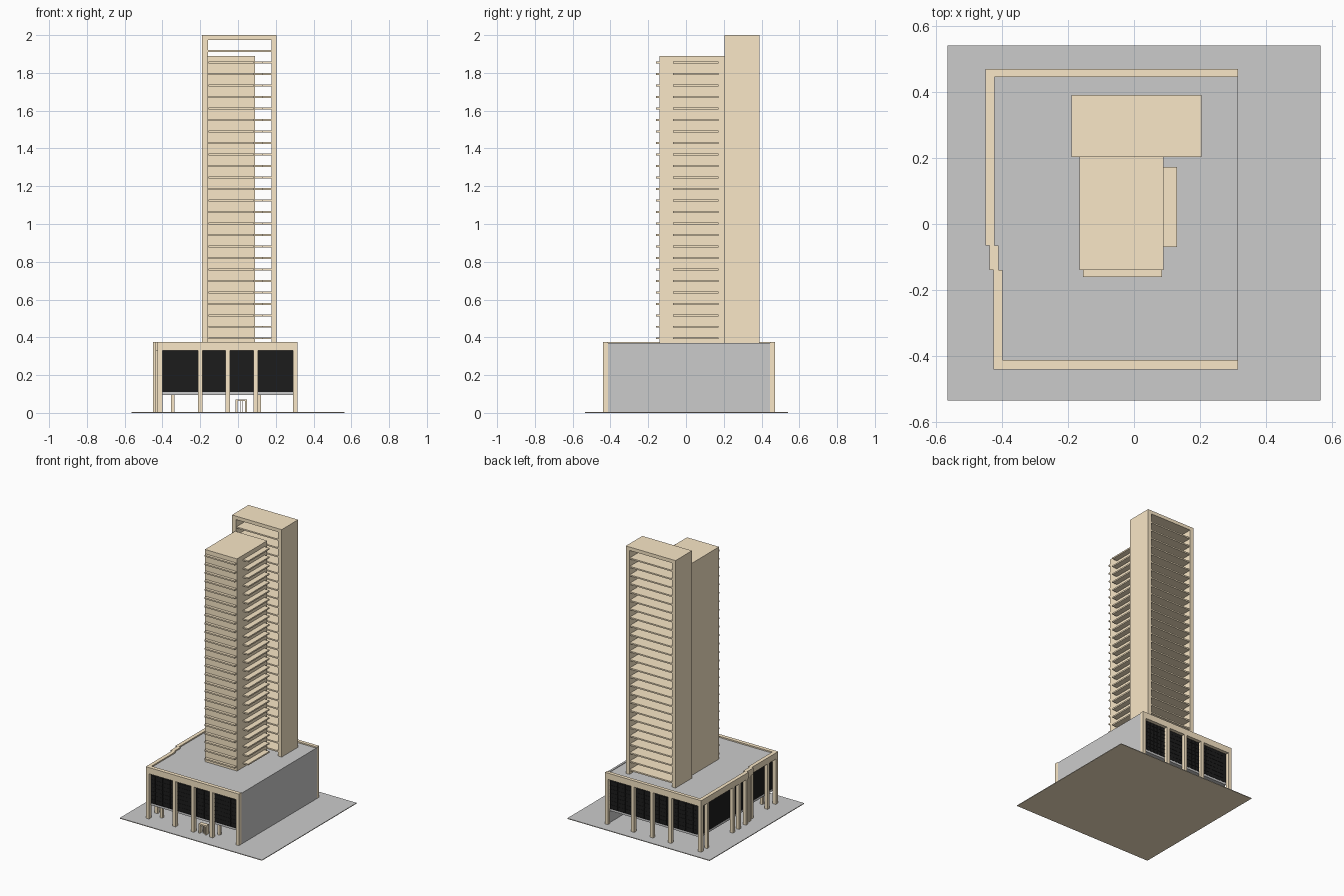
import bpy, bmesh

if "Cube" in bpy.data.objects:
    bpy.data.objects.remove(bpy.data.objects["Cube"])


def material(name, rgb):
    m = bpy.data.materials.new(name)
    m.diffuse_color = (*rgb, 1)
    m.use_nodes = True
    m.node_tree.nodes["Principled BSDF"].inputs["Base Color"].default_value = m.diffuse_color
    return m


TAN = material("tan_concrete", (0.95, 0.8, 0.57))
BLACK = material("black_glass", (0.012, 0.012, 0.012))


def boxes(name, spans, mat=None):
    """One object made of boxes given as (x0, x1, y0, y1, z0, z1)."""
    bm = bmesh.new()
    for x0, x1, y0, y1, z0, z1 in spans:
        verts = bmesh.ops.create_cube(bm, size=1)["verts"]
        for v in verts:
            v.co = (x1 if v.co.x > 0 else x0,
                    y1 if v.co.y > 0 else y0,
                    z1 if v.co.z > 0 else z0)
    me = bpy.data.meshes.new(name)
    bm.to_mesh(me)
    bm.free()
    if mat:
        me.materials.append(mat)
    ob = bpy.data.objects.new(name, me)
    bpy.context.collection.objects.link(ob)
    return ob


# Site plate: tan underside, grey paving
boxes("site_base", [(-.565, .565, -.535, .54, 0, .002)], TAN)
boxes("site_paving", [(-.565, .565, -.535, .54, .002, .005)])

# Podium: left side steps outwards in three bays (outer x, y0, y1)
ROOF, TOP, G = .366, .375, .005
bays = [(-.425, -.44, -.14), (-.437, -.14, -.065), (-.45, -.065, .47)]
clip = lambda y: max(-.415, min(.445, y))
boxes("podium_roof", [(x + .02, .305, clip(a), clip(b), .335, ROOF) for x, a, b in bays])
boxes("podium_floor", [(x + .025, .30, clip(a), clip(b), .095, .11) for x, a, b in bays])
boxes("podium_glazing", [(x + .025, .30, clip(a), clip(b), .11, .335) for x, a, b in bays], BLACK)
boxes("podium_side_wall", [(.30, .315, -.412, .445, G, .37)])

# Beams around the podium top
boxes("podium_beams",
      [(-.425, .315, -.44, -.412, .33, TOP), (-.45, .315, .445, .47, .33, TOP)]
      + [(x, x + .027, a, b, .33, TOP) for x, a, b in bays], TAN)

# Full-height columns on front, back and left
cols = []
for x in (-.20, -.055, .095, .303):
    for y0, y1 in ((-.44, -.412), (.445, .47)):
        cols.append((x - .012, x + .012, y0, y1, G, .34))
cols += [(-.425, -.40, -.44, -.412, G, .34), (-.45, -.425, .445, .47, G, .34)]
for y in (-.33, -.15, -.10, -.05, .03, .10, .39):
    x = next(o for o, a, b in bays if a <= y <= b)
    cols.append((x, x + .024, y - .011, y + .011, G, .34))
boxes("podium_columns", cols, TAN)
boxes("inner_columns", [(x - .01, x + .01, -.38, -.36, G, .10) for x in (-.345, .112)], TAN)

# Fine mullion grid on the front and back glass
bars = []
for y in (-.417, .445):
    bars += [(-.40 + i * .03, -.397 + i * .03, y, y + .002, .11, .335) for i in range(24)]
    bars += [(-.40, .30, y, y + .002, .11 + i * .028, .113 + i * .028) for i in range(8)]
boxes("glass_mullions", bars, BLACK)

# Entrance frame
boxes("entrance_frame", [
    (-.012, -.002, -.43, -.40, G, .07), (.038, .048, -.43, -.40, G, .07),
    (-.012, .048, -.43, -.40, .062, .072),
    (.014, .017, -.417, -.413, G, .062), (.022, .025, -.417, -.413, G, .062)], TAN)

# Main tower block with its balconies
levels = [.395 + i * .0608 for i in range(26)]
boxes("tower_block", [(-.165, .09, -.14, .203, ROOF, 1.89)], TAN)
boxes("front_balconies", [(-.155, .085, -.16, -.139, z - .005, z + .005) for z in levels[:25]], TAN)
boxes("side_balconies", [(.089, .13, -.07, .172, z - .005, z + .005) for z in levels[:25]], TAN)

# Open rear frame with floor slabs
boxes("rear_frame", [(-.19, -.16, .203, .39, ROOF, 1.975),
                     (.177, .205, .203, .39, ROOF, 1.975),
                     (-.19, .205, .203, .39, 1.975, 2.0)], TAN)
boxes("rear_slabs", [(-.161, .178, .21, .385, z - .005, z + .005) for z in levels], TAN)
